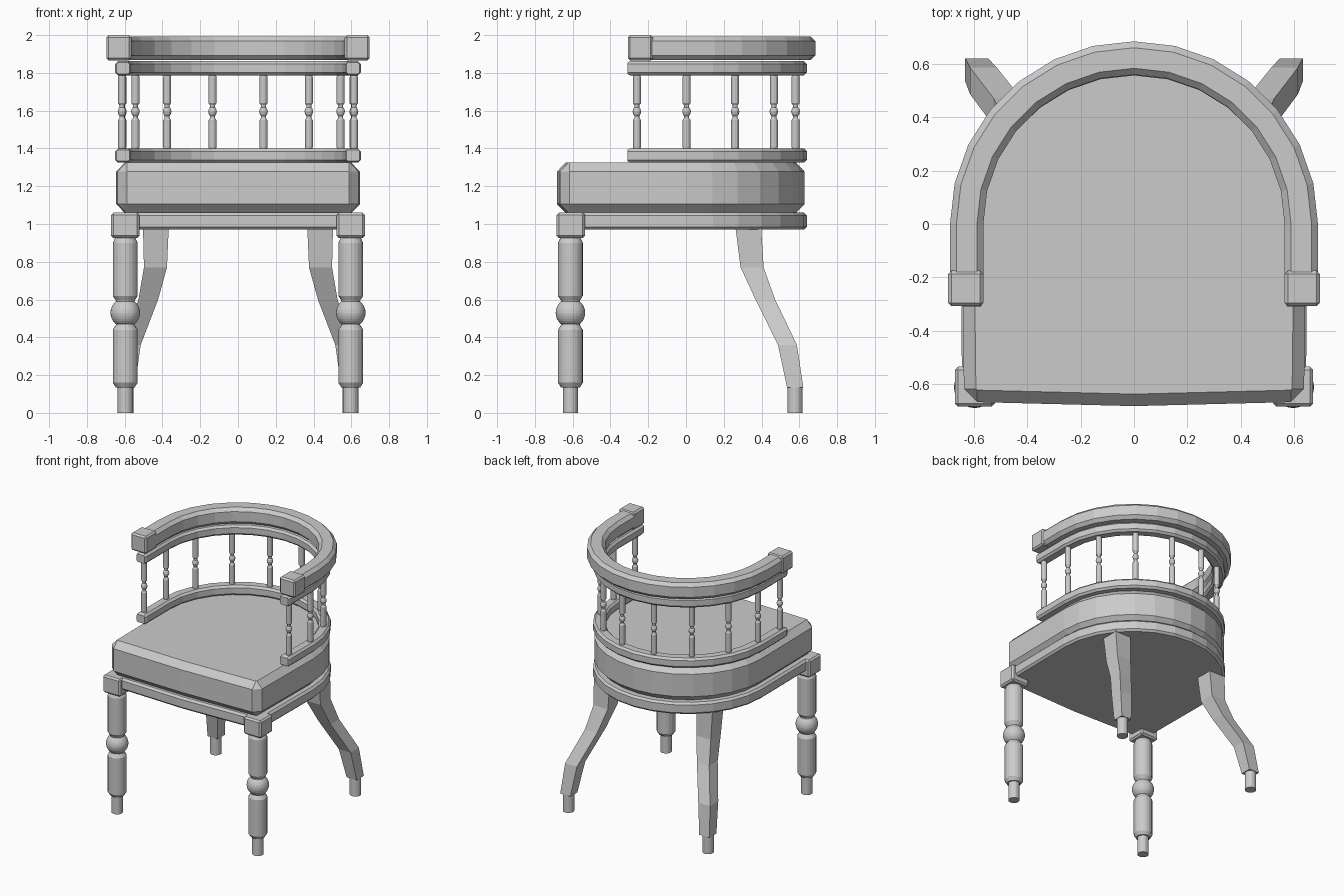
import bpy, bmesh, math
from mathutils import Vector

if "Cube" in bpy.data.objects:
    bpy.data.objects.remove(bpy.data.objects["Cube"])

ARC = 14  # facets in the half-round back


def finish(name, bm):
    bmesh.ops.recalc_face_normals(bm, faces=bm.faces)
    me = bpy.data.meshes.new(name)
    bm.to_mesh(me)
    bm.free()
    ob = bpy.data.objects.new(name, me)
    bpy.context.collection.objects.link(ob)
    return ob


def loft(name, rings):
    """Skin a list of closed rings and cap both ends."""
    bm = bmesh.new()
    vs = [[bm.verts.new(p) for p in r] for r in rings]
    n = len(vs[0])
    for a, b in zip(vs, vs[1:]):
        for i in range(n):
            j = (i + 1) % n
            bm.faces.new((a[i], a[j], b[j], b[i]))
    bm.faces.new(vs[0])
    bm.faces.new(vs[-1])
    return finish(name, bm)


def arc(rx, ry):
    return [(rx * math.cos(math.pi * i / ARC), ry * math.sin(math.pi * i / ARC))
            for i in range(ARC + 1)]


def slab(name, rx, ry, corner, front, levels, cut):
    """Seat-shaped slab: round back, faintly pointed front; levels = (inset, z)."""
    rings = []
    for d, z in levels:
        cx, cy = corner[0] - d, corner[1] + d
        c = max(cut - d, 0.004)
        left = [(-cx, cy + c), (-cx + c, cy)]
        right = [(cx - c, cy), (cx, cy + c)]
        pts = arc(rx - d, ry - d) + left + [(0, front + d)] + right
        rings.append([(x, y, z) for x, y in pts])
    return loft(name, rings)


def rail(name, r0, r1, z0, z1, dy, y_end, ch):
    """Chamfered horseshoe rail swept round the back."""
    def section(c, inset):
        a, b, lo, hi = r0 + inset, r1 - inset, z0 + inset, z1 - inset
        return [(a + c, lo), (b - c, lo), (b, lo + c), (b, hi - c),
                (b - c, hi), (a + c, hi), (a, hi - c), (a, lo + c)]
    full, small = section(ch, 0), section(ch * .5, ch * .5)
    rings = [[(r, y_end, z) for r, z in small], [(r, y_end + ch, z) for r, z in full]]
    for i in range(ARC + 1):
        t = math.pi * i / ARC
        rings.append([(r * math.cos(t), (r - dy) * math.sin(t), z) for r, z in full])
    rings += [[(-r, y_end + ch, z) for r, z in full], [(-r, y_end, z) for r, z in small]]
    return loft(name, rings)


def block(name, lo, hi, ch):
    bm = bmesh.new()
    bmesh.ops.create_cube(bm, size=1)
    lo, hi = Vector(lo), Vector(hi)
    for v in bm.verts:
        v.co = (lo + hi) / 2 + v.co * (hi - lo)
    bmesh.ops.bevel(bm, geom=bm.edges[:], offset=ch, segments=1, affect='EDGES')
    return finish(name, bm)


def turned(name, x, y, profile, n):
    """Lathe-turned part from (radius, z) points."""
    return loft(name, [[(x + r * math.cos(math.tau * i / n),
                         y + r * math.sin(math.tau * i / n), z) for i in range(n)]
                       for r, z in profile])


# Seat frame and cushion
slab("seat_frame", .65, .64, (.645, -.655), -.675,
     [(.015, .97), (0, .985), (0, 1.045), (.015, 1.06)], .03)
slab("cushion", .645, .628, (.638, -.668), -.683,
     [(.045, 1.06), (0, 1.105), (0, 1.277), (.045, 1.325)], .05)

# Back rails
rail("lower_rail", .567, .65, 1.325, 1.4, .01, -.31, .015)
rail("middle_rail", .567, .65, 1.787, 1.862, .01, -.31, .015)
rail("top_rail", .565, .69, 1.868, 1.993, .005, -.25, .024)

# Turned profiles
spindle = [(.018, 1.39), (.021, 1.41), (.021, 1.55), (.014, 1.56), (.013, 1.572),
           (.019, 1.58), (.023, 1.595), (.019, 1.61), (.013, 1.618), (.014, 1.63),
           (.021, 1.64), (.021, 1.775), (.018, 1.795)]
leg = [(.04, 0), (.04, .135), (.05, .135), (.066, .16), (.066, .44), (.05, .465),
       (.05, .595), (.066, .62), (.066, .9), (.05, .934), (.05, .96)]
# Back leg stations: centre x, centre y, half width, z
sabre = [(.435, .33, .068, .98), (.437, .35, .061, .77), (.475, .42, .052, .6),
         (.565, .537, .05, .36), (.59, .578, .043, .135)]

for s, side in ((-1, "left"), (1, "right")):
    # Arm end
    xs = sorted((s * .565, s * .697))
    block("arm_end_" + side, (xs[0], -.308, 1.866), (xs[1], -.175, 2.0), .012)
    # Corner block
    xs = sorted((s * .522, s * .672))
    block("corner_block_" + side, (xs[0], -.685, .926), (xs[1], -.535, 1.06), .012)
    # Front leg with ball
    turned("front_leg_" + side, s * .597, -.612, leg, 20)
    bm = bmesh.new()
    bmesh.ops.create_uvsphere(bm, u_segments=32, v_segments=16, radius=.078)
    bmesh.ops.translate(bm, verts=bm.verts, vec=(s * .597, -.612, .53))
    finish("front_leg_ball_" + side, bm)
    # Splayed back leg and foot
    loft("back_leg_" + side, [[(s * x + a * h, y + b * h, z) for a, b in
                               ((-1, -1), (1, -1), (1, 1), (-1, 1))] for x, y, h, z in sabre])
    turned("back_foot_" + side, s * .592, .578, [(.04, 0), (.04, .15)], 20)
    # Spindles
    for k, (x, y) in enumerate(((.614, -.26), (.612, .003), (.543, .26), (.375, .465), (.135, .58))):
        turned(f"spindle_{side}_{k + 1}", s * x, y, spindle, 12)
